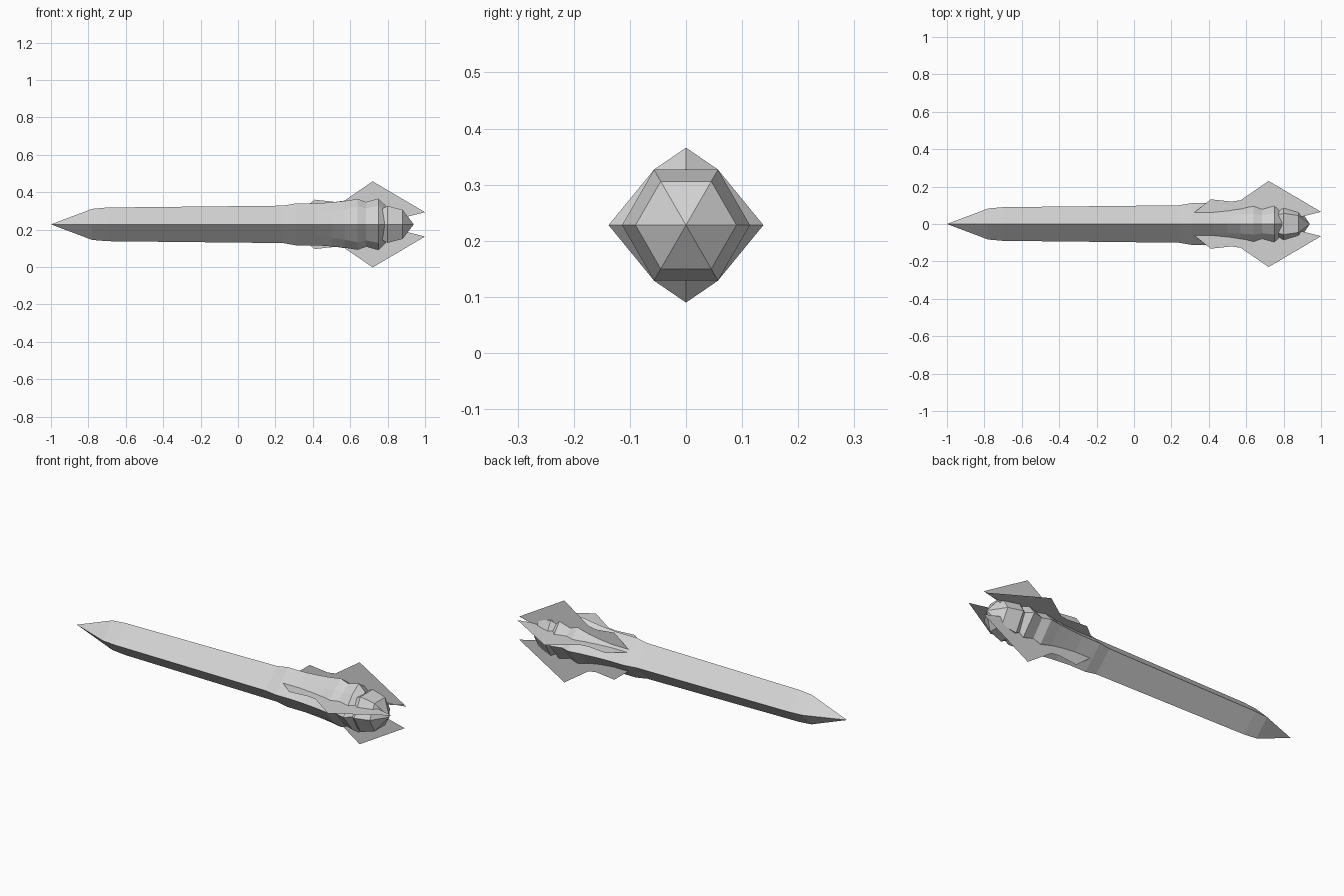
import bpy
import bmesh
import math

cube = bpy.data.objects.get("Cube")
if cube:
    bpy.data.objects.remove(cube, do_unlink=True)

AXIS_Z = 0.228      # height of the long axis
OFFSET = 0.05       # fin planes sit just off the axis

grey = bpy.data.materials.new("light_grey")
grey.use_nodes = True
COLOUR = (0.65, 0.65, 0.65, 1)
grey.diffuse_color = COLOUR
grey.node_tree.nodes["Principled BSDF"].inputs["Base Color"].default_value = COLOUR


def finish(name, bm, recalc=True):
    if recalc:
        bmesh.ops.recalc_face_normals(bm, faces=bm.faces)
    mesh = bpy.data.meshes.new(name)
    bm.to_mesh(mesh)
    bm.free()
    mesh.materials.append(grey)
    obj = bpy.data.objects.new(name, mesh)
    bpy.context.collection.objects.link(obj)
    return obj


def diamond(r, bulge=0.0):
    """Diamond section whose four sides can be pushed outward."""
    a, b = 0.41, 0.59 + bulge
    quarter = [(1, 0), (a, b), (0, 1), (-a, b)]
    return [(y * r, z * r) for y, z in quarter + [(-y, -z) for y, z in quarter]]


def hexagon(r):
    return [(r * math.cos(i * math.pi / 3), r * math.sin(i * math.pi / 3)) for i in range(6)]


def loft(name, sections):
    """Skin a list of (x, section) rings along the long axis and cap the ends."""
    bm = bmesh.new()
    rings = [[bm.verts.new((x, y, AXIS_Z + z)) for y, z in sec] for x, sec in sections]
    n = len(rings[0])
    for a, b in zip(rings, rings[1:]):
        for i in range(n):
            j = (i + 1) % n
            bm.faces.new((a[i], a[j], b[j], b[i]))
    bm.faces.new(rings[0])
    bm.faces.new(rings[-1])
    bmesh.ops.remove_doubles(bm, verts=bm.verts, dist=0.0004)
    return finish(name, bm)


# Long pointed shaft, swelling toward the rear
shaft = [(-1, 0.0001, 0), (-0.78, 0.083, 0), (-0.7, 0.09, 0), (0.24, 0.1, 0),
         (0.31, 0.112, 0), (0.42, 0.112, 0), (0.5, 0.118, 0.02),
         (0.57, 0.125, 0.06), (0.64, 0.136, 0.12), (0.69, 0.118, 0.12)]
loft("shaft", [(x, diamond(r, b)) for x, r, b in shaft])

# Flared collar behind the shaft
collar = [(0.68, 0.118), (0.75, 0.138), (0.79, 0.1)]
loft("collar", [(x, diamond(r, 0.13)) for x, r in collar])

# Six-sided faceted end cap
cap = [(0.76, 0.09), (0.80, 0.114), (0.88, 0.09), (0.94, 0.0001)]
loft("end_cap", [(x, hexagon(r)) for x, r in cap])

# Thin leaf-shaped fins: distance along the axis, distance out from it
leaf = [(0.31, 0.052), (0.41, 0.132), (0.52, 0.12), (0.57, 0.127),
        (0.72, 0.23), (1.0, 0.065), (0.9, 0.04), (0.5, 0.045)]


def fin(name, side, upright):
    bm = bmesh.new()
    verts = []
    for x, out in leaf:
        y, z = (OFFSET, side * out) if upright else (side * out, OFFSET)
        verts.append(bm.verts.new((x, y, AXIS_Z + z)))
    bm.faces.new(verts)
    return finish(name, bm, recalc=False)


fin("top_fin", 1, True)
fin("bottom_fin", -1, True)
fin("back_fin", 1, False)
fin("front_fin", -1, False)
